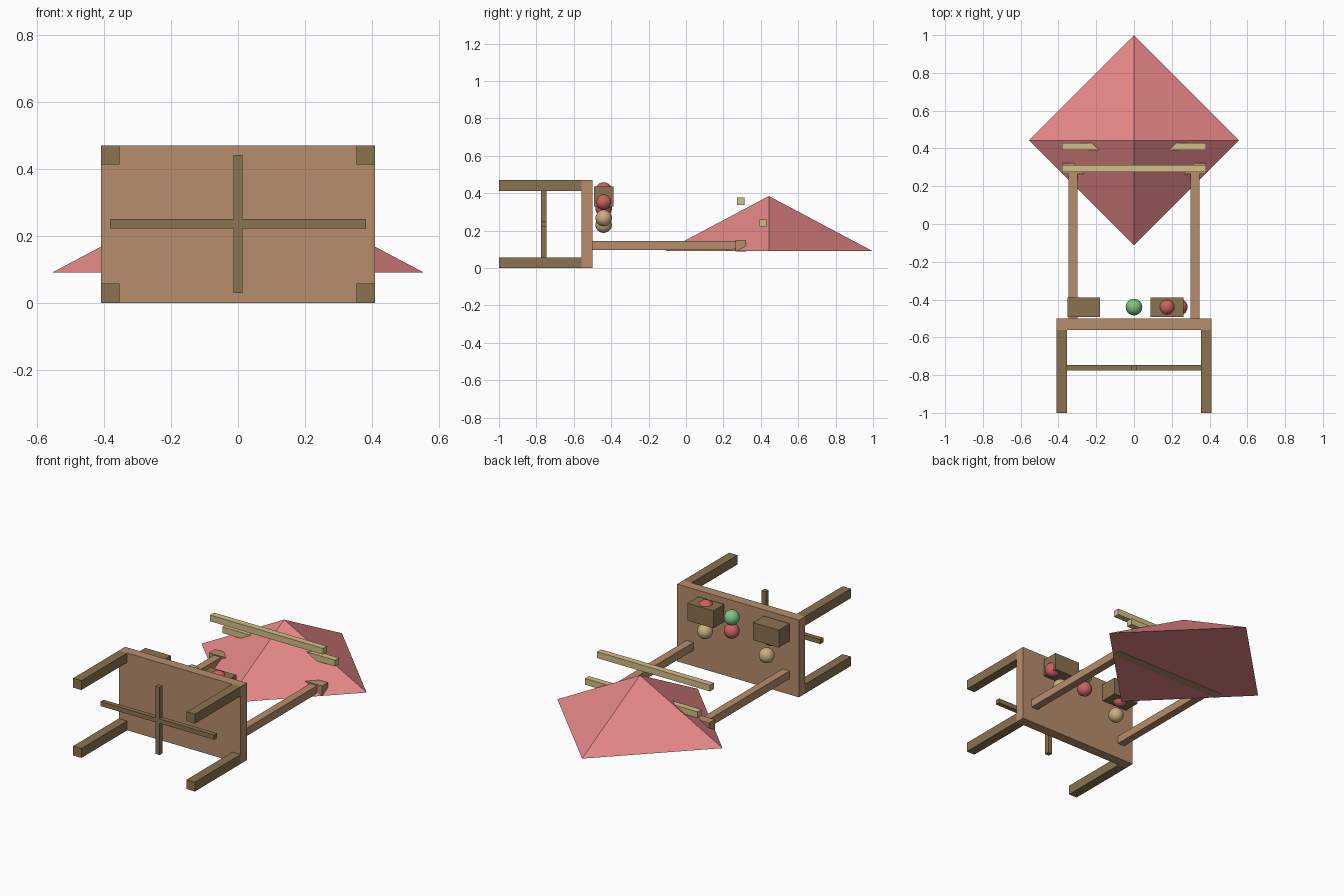
import bpy

if "Cube" in bpy.data.objects:
    bpy.data.objects.remove(bpy.data.objects["Cube"])


def material(name, rgb):
    m = bpy.data.materials.new(name)
    m.diffuse_color = (*rgb, 1)
    m.use_nodes = True
    m.node_tree.nodes["Principled BSDF"].inputs["Base Color"].default_value = m.diffuse_color
    return m


WOOD = material("wood", (0.47, 0.27, 0.15))
DARK = material("dark_wood", (0.26, 0.17, 0.08))
PALE = material("pale_wood", (0.65, 0.52, 0.25))
RED = material("red_cloth", (0.78, 0.24, 0.24))
APPLE = material("red_fruit", (0.6, 0.12, 0.12))
GREEN = material("green_fruit", (0.2, 0.55, 0.25))
TAN = material("tan_fruit", (0.6, 0.42, 0.22))


def finish(name, mat):
    o = bpy.context.object
    o.name = name
    o.data.materials.append(mat)
    return o


def box(name, x, y, z, mat):
    """Box from (min, max) ranges along each axis."""
    r = (x, y, z)
    bpy.ops.mesh.primitive_cube_add(size=1, location=[(a + b) / 2 for a, b in r])
    o = finish(name, mat)
    o.scale = [b - a for a, b in r]
    bpy.ops.object.transform_apply(location=False, rotation=False, scale=True)
    return o


def fruit(name, x, z, mat):
    bpy.ops.mesh.primitive_uv_sphere_add(segments=24, ring_count=12, radius=0.044,
                                         location=(x, -0.44, z))
    finish(name, mat)
    bpy.ops.object.shade_smooth()


# Counter lying on its side, with its legs and crossed braces
box("counter_top", (-0.41, 0.41), (-0.56, -0.50), (0, 0.47), WOOD)
for side, x in (("left", (-0.41, -0.354)), ("right", (0.354, 0.41))):
    box(side + "_lower_leg", x, (-1, -0.56), (0, 0.057), DARK)
    box(side + "_upper_leg", x, (-1, -0.56), (0.413, 0.47), DARK)
box("long_brace", (-0.382, 0.382), (-0.775, -0.747), (0.222, 0.25), DARK)
box("short_brace", (-0.014, 0.014), (-0.775, -0.747), (0.03, 0.442), DARK)

# Awning posts and the beam across them
for side, x in (("left", (-0.347, -0.3)), ("right", (0.3, 0.347))):
    box(side + "_post", x, (-0.5, 0.28), (0.096, 0.144), WOOD)
box("awning_beam", (-0.38, 0.38), (0.265, 0.322), (0.088, 0.15), WOOD)

# Pale battens
box("front_batten", (-0.38, 0.38), (0.274, 0.312), (0.338, 0.376), PALE)
box("rear_batten", (-0.38, 0.38), (0.392, 0.43), (0.221, 0.259), PALE)

# Pyramid awning with its corners on the axes
bpy.ops.mesh.primitive_cone_add(vertices=4, radius1=0.556, radius2=0, depth=0.295,
                                location=(0, 0.443, 0.2375))
finish("awning", RED)

# Crates and fruit on the counter
for side, cx in (("left", -0.266), ("right", 0.174)):
    box(side + "_crate", (cx - 0.087, cx + 0.087), (-0.492, -0.388), (0.33, 0.436), DARK)
for i, (x, z, mat) in enumerate([
        (0, 0.40, GREEN), (0, 0.318, APPLE), (0.175, 0.415, APPLE), (0.24, 0.354, APPLE),
        (-0.265, 0.345, APPLE), (0.18, 0.267, TAN), (-0.235, 0.232, TAN)]):
    fruit(f"fruit_{i + 1}", x, z, mat)
